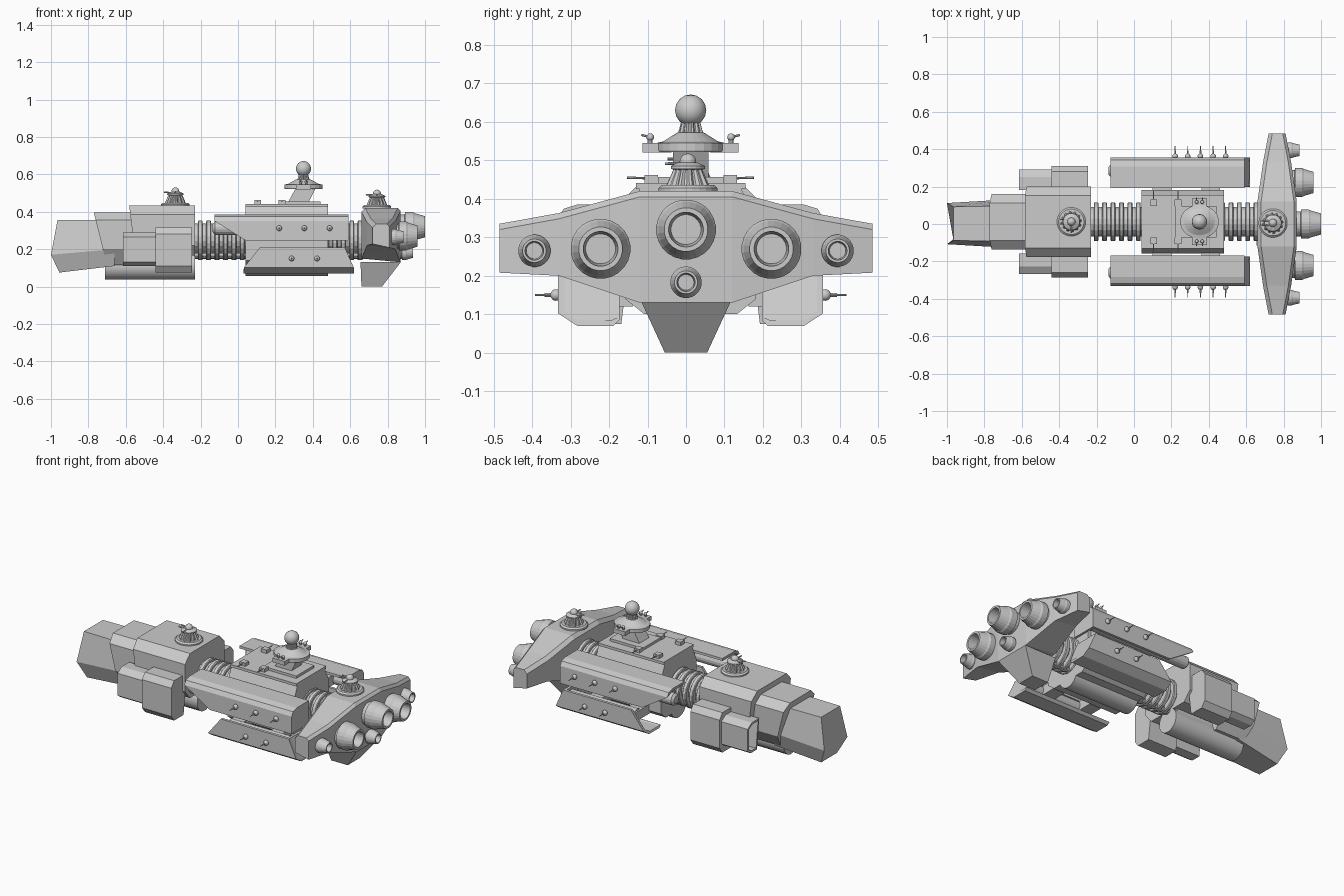
import bpy, bmesh
from math import sin, cos, pi
from mathutils import Vector

if "Cube" in bpy.data.objects:
    bpy.data.objects.remove(bpy.data.objects["Cube"])

CY = 0.012  # hull centre line is slightly off the wing centre


def finish(name, bm, smooth=False):
    bmesh.ops.recalc_face_normals(bm, faces=bm.faces)
    me = bpy.data.meshes.new(name)
    bm.to_mesh(me)
    bm.free()
    ob = bpy.data.objects.new(name, me)
    bpy.context.collection.objects.link(ob)
    if smooth:
        bpy.context.view_layer.objects.active = ob
        ob.select_set(True)
        bpy.ops.object.shade_smooth_by_angle(angle=0.6)
        ob.select_set(False)
    return ob


def loft(name, rings, recess=0):
    """Skin matching rings of 3D points, capped; optional recess in the first cap."""
    bm = bmesh.new()
    vs = [[bm.verts.new(p) for p in r] for r in rings]
    n = len(rings[0])
    for a, b in zip(vs, vs[1:]):
        for i in range(n):
            bm.faces.new((a[i], a[(i + 1) % n], b[(i + 1) % n], b[i]))
    cap = bm.faces.new(vs[0])
    bm.faces.new(vs[-1])
    bmesh.ops.recalc_face_normals(bm, faces=bm.faces)
    if recess:
        bmesh.ops.inset_region(bm, faces=[cap], thickness=0.014)
        bmesh.ops.inset_region(bm, faces=[cap], thickness=0.001, depth=-recess)
    return finish(name, bm)


def prism(name, sec, x0, x1, s=1, cy=CY, recess=0):
    """Extrude a (y, z) section along x; the ends may be functions of z."""
    f = lambda e, z: e(z) if callable(e) else e
    return loft(name, [[(f(e, z), cy + s * y, z) for y, z in sec] for e in (x0, x1)], recess)


def sym(half):
    """Complete a right-half section, listed from top to bottom."""
    return half + [(-y, z) for y, z in reversed(half)]


def box(name, x0, x1, y0, y1, z0, z1, s=1):
    return prism(name, [(y0, z0), (y1, z0), (y1, z1), (y0, z1)], x0, x1, s)


def lathe(name, prof, loc, axis=(0, 0, 1), seg=20, flute=0.0, sx=1, smooth=False):
    """Revolve (radius, height) points about an axis; flute alternates the radius."""
    q = Vector(axis).to_track_quat('Z', 'Y')
    rings = []
    for r, h in prof:
        ring = []
        for i in range(seg):
            k = r * (1 - flute * (i // 2 % 2))
            a = 2 * pi * (i + .5) / seg
            ring.append(Vector(loc) + q @ Vector((sx * k * cos(a), k * sin(a), h)))
        rings.append(ring)
    ob = loft(name, rings)
    if smooth:
        bpy.context.view_layer.objects.active = ob
        ob.select_set(True)
        bpy.ops.object.shade_smooth_by_angle(angle=0.7)
        ob.select_set(False)
    return ob


def rod(name, a, b, r, seg=8):
    d = Vector(b) - Vector(a)
    return lathe(name, [(r, 0), (r, d.length)], a, d, seg)


def ball(name, loc, r, seg=16):
    prof = [(r * sin(pi * (i + .02) / 8.04), -r * cos(pi * (i + .02) / 8.04)) for i in range(9)]
    return lathe(name, prof, loc, seg=seg, smooth=True)


# --- forward hull: nose and two stepped sections
prism_nose = [[(-.965, .09, .355), (-1.0, .11, .17), (-.955, .075, .075)],
              [(-.70, .095, .355), (-.66, .13, .20), (-.66, .10, .11)]]
loft("nose", [[(x, CY - .01 + y, z) for x, y, z in r] + [(x, CY - .01 - y, z) for x, y, z in reversed(r)]
              for r in prism_nose])
prism("front_hull_step", sym([(.10, .397), (.148, .355), (.148, .2), (.09, .115)]),
      lambda z: -.70 - (z - .11) * .25, -.5)
prism("front_hull", sym([(.14, .433), (.188, .385), (.188, .22), (.14, .165)]),
      lambda z: -.55 - (z - .17) * .12, -.23)
lathe("belly_tube", [(.072, 0), (.072, .48)], (-.71, CY, .108), (1, 0, 0), 20, smooth=True)
box("belly_spine", -.66, -.25, -.06, .06, .09, .2)
for s in (1, -1):
    prism("front_side_pod", [(.15, .315), (.27, .315), (.297, .28), (.297, .11), (.27, .075), (.18, .075)],
          -.44, -.245, s)
    prism("front_intake", [(.17, .29), (.24, .29), (.28, .265), (.28, .13), (.25, .11), (.19, .11)],
          -.615, -.43, s, recess=.12)

# --- ribbed spine
lathe("spine_core", [(.08, 0), (.08, .92)], (-.25, CY, .26), (1, 0, 0), 16)
rod("lower_spine_pipe", (-.25, CY, .17), (.67, CY, .17), .022, 10)
for i in range(20):
    x = -.215 + i * .045
    if x < .05 or x > .45:
        lathe("spine_rib", [(.10, 0), (.105, .004), (.105, .022), (.10, .026)], (x, CY, .25), (1, 0, 0), 20)
        lathe("lower_spine_rib", [(.032, 0), (.032, .026)], (x, CY, .175), (1, 0, 0), 10)

# --- middle hull with belly keel
prism("middle_hull", sym([(.13, .43), (.15, .385), (.17, .34), (.17, .14), (.12, .10)]), .04, .48)
prism("middle_top_deck", sym([(.142, .441), (.142, .425)]), .04, .48)
lathe("middle_keel", [(.073, 0), (.073, .44)], (.04, CY, .128), (1, 0, 0), 20, smooth=True)

# --- side armour shells with guns
UP = [(.18, .385), (.295, .385), (.33, .374), (.344, .35), (.344, .245)]
UP_IN = [(.328, .245), (.328, .345), (.318, .36), (.293, .37), (.18, .37)]
LOW = [(.185, .085), (.2, .07), (.295, .07), (.344, .102), (.344, .21)]
LOW_IN = [(.328, .21), (.328, .108), (.29, .085), (.205, .085), (.195, .09)]
up0 = lambda z: -.125 + max(0, .35 - z) * 1.6
low0 = lambda z: .03 + max(0, z - .1) * .8
low1 = lambda z: .62 - max(0, z - .1) * .45
for s in (1, -1):
    prism("upper_side_armour", UP + UP_IN, up0, .59, s)
    prism("upper_armour_end", UP + [(.18, .245)], .575, .59, s)
    prism("lower_side_armour", LOW + LOW_IN, low0, low1, s)
    prism("lower_armour_end", LOW + [(.185, .21)], lambda z: low1(z) - .015, low1, s)
    lathe("side_cannon", [(.022, 0), (.036, .012), (.036, .70)], (-.135, CY + s * .272, .312), (1, 0, 0), 16)
    lathe("lower_side_cannon", [(.034, 0), (.034, .45)], (.13, CY + s * .265, .15), (1, 0, 0), 16)
    for x in (.1, .36):
        box("upper_bracket", x, x + .1, .15, .335, .285, .345, s)
        box("lower_bracket", x + .02, x + .1, .15, .335, .12, .175, s)
    for i, x in enumerate((.22, .287, .355, .423, .49)):
        z = .15 if i % 2 else .312
        y = CY + s * .35
        ball("side_gun_ball", (x, y, z), .015, 12)
        rod("side_gun_barrel", (x, y, z), (x, CY + s * .38, z), .005)
        rod("side_gun_tip", (x, y, z), (x, CY + s * .405, z), .0025, 6)

# --- tail wing lofted along y, with keel fin
st = [(.485, .72, .81, .208, .335), (.33, .69, .84, .20, .363), (.12, .66, .87, .13, .42)]
st = st + [(-y, *r) for y, *r in reversed(st)]
loft("tail_wing", [[(a, y, z0 + .02), (a, y, z1 - .02), (a + .02, y, z1), (b - .015, y, z1),
                    (b, y, z1 - .015), (b, y, z0)] for y, a, b, z0, z1 in st])
loft("tail_fin", [[(.655, w, z), (b, w, z), (b, -w, z), (.655, -w, z)] if z else
                  [(.66, w, z), (b, w, z), (b, -w, z), (.66, -w, z)]
                  for w, b, z in ((.055, .77, 0), (.115, .87, .13))])

# --- engines: barrel body with recessed nozzle
for x, y, z, r, L in ((.855, 0, .32, .078, .145), (.825, .222, .27, .078, .135), (.825, -.222, .27, .078, .135),
                      (.79, .394, .265, .042, .095), (.79, -.394, .265, .042, .095), (.855, 0, .183, .041, .08)):
    lathe("engine", [(r * .85, 0), (r * .85, L * .25), (r, L * .27), (r, L * .55), (r * .93, L * .62),
                     (r * .73, L), (r * .58, L), (r * .5, L * .5)], (x, y, z), (1, 0, 0), 24)

# --- ribbed deck turrets
for x, y, z in ((-.335, CY, .43), (.743, .005, .418)):
    lathe("turret_base", [(.077, 0), (.077, .01), (.068, .018)], (x, y, z), seg=24)
    lathe("turret_drum", [(.058, .012), (.036, .062)], (x, y, z), seg=48, flute=.14)
    lathe("turret_cap", [(.03, .056), (.045, .06), (.045, .067), (.026, .076)], (x, y, z), seg=20)
    ball("turret_ball", (x, y, z + .078), .022)
    for d in (-.012, .012):
        rod("turret_barrel", (x, y + d, z + .072), (x - .06, y + d, z + .074), .004)
    rod("turret_side_barrel", (x, y, z + .075), (x, y - .06, z + .073), .004)

# --- command tower
T = (.35, CY, 0)
box("tower_plinth", .22, .44, -.085, .085, .44, .456)
prism("tower_column", sym([(.046, .53), (.046, .455)]), lambda z: .27 + (z - .455) * .55,
      lambda z: .38 + (z - .455) * .5)
lathe("tower_deck", [(.088, .522), (.09, .526), (.09, .545), (.072, .549), (.035, .572)], T, seg=24, sx=1.15)
lathe("tower_neck", [(.034, .565), (.025, .6)], T, seg=40, flute=.16)
ball("sensor_sphere", (.35, CY, .63), .041, 24)
for s in (1, -1):
    box("tower_side_platform", .31, .39, .05, .125, .52, .545, s)
    for x in (.335, .365):
        y = CY + s * .105
        rod("tower_gun_post", (x, y, .54), (x, y, .557), .007)
        ball("tower_gun_ball", (x, y, .56), .01, 10)
        rod("tower_gun_barrel", (x, y, .56), (x, y + s * .023, .566), .003, 6)
    for x in (.105, .235):
        box("deck_gun_mount", x - .018, x + .018, .085, .12, .435, .462, s)
        rod("deck_gun_barrel", (x, CY + s * .1, .453), (x, CY + s * .165, .455), .003, 6)
